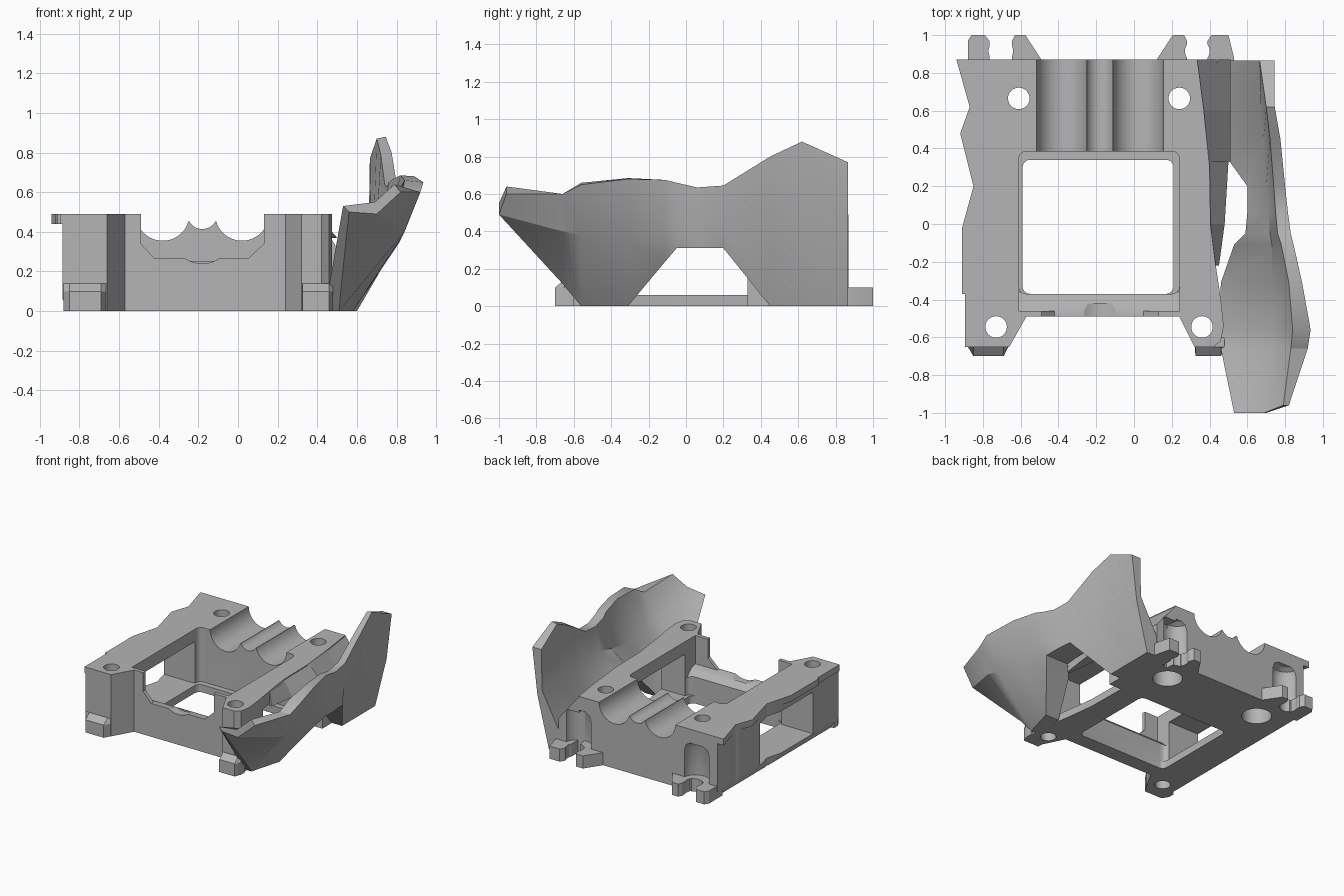
import bpy, bmesh, math

cube = bpy.data.objects.get("Cube")
if cube:
    bpy.data.objects.remove(cube, do_unlink=True)

grey = bpy.data.materials.new("plain grey")
grey.use_nodes = True
COLOUR = (0.46, 0.46, 0.46, 1)
grey.diffuse_color = COLOUR
grey.node_tree.nodes["Principled BSDF"].inputs["Base Color"].default_value = COLOUR


def loft(name, rings):
    """Closed solid through matching rings of 3D points."""
    bm = bmesh.new()
    loops = [[bm.verts.new(p) for p in ring] for ring in rings]
    n = len(loops[0])
    for a, b in zip(loops, loops[1:]):
        for i in range(n):
            j = (i + 1) % n
            bm.faces.new((a[i], a[j], b[j], b[i]))
    bm.faces.new(loops[0])
    bm.faces.new(loops[-1])
    bmesh.ops.recalc_face_normals(bm, faces=bm.faces)
    mesh = bpy.data.meshes.new(name)
    bm.to_mesh(mesh)
    bm.free()
    mesh.materials.append(grey)
    obj = bpy.data.objects.new(name, mesh)
    bpy.context.collection.objects.link(obj)
    return obj


def prism(name, outline, z0, z1):
    return loft(name, [[(x, y, z) for x, y in outline] for z in (z0, z1)])


def prism_y(name, outline, y0, y1):
    return loft(name, [[(x, y, z) for x, z in outline] for y in (y0, y1)])


def rect(x0, x1, y0, y1):
    return [(x0, y0), (x1, y0), (x1, y1), (x0, y1)]


def circle(x, y, r, n=32):
    return [(x + r * math.cos(math.tau * i / n), y + r * math.sin(math.tau * i / n))
            for i in range(n)]


def round_rect(x0, x1, y0, y1, r):
    pts = []
    for cx, cy, start in ((x1 - r, y1 - r, 0), (x0 + r, y1 - r, 90),
                          (x0 + r, y0 + r, 180), (x1 - r, y0 + r, 270)):
        for k in range(5):
            a = math.radians(start + k * 22.5)
            pts.append((cx + r * math.cos(a), cy + r * math.sin(a)))
    return pts


def boolean(target, tool, operation="DIFFERENCE"):
    tool.hide_render = True
    bpy.context.view_layer.objects.active = target
    mod = target.modifiers.new("cut", "BOOLEAN")
    mod.operation = operation
    mod.solver = "EXACT"
    mod.object = tool
    bpy.ops.object.modifier_apply(modifier=mod.name)
    bpy.data.objects.remove(tool, do_unlink=True)


def smooth(obj, degrees):
    bpy.ops.object.select_all(action="DESELECT")
    obj.select_set(True)
    bpy.context.view_layer.objects.active = obj
    bpy.ops.object.shade_smooth_by_angle(angle=math.radians(degrees))


H = 0.49      # body height
FLOOR = 0.06  # base plate thickness

# Body: one outline with the jagged left edge and the two front posts
body = prism("body_frame", [
    (-.94, .87), (-.87, .62), (-.92, .48), (-.85, .2), (-.91, -.02), (-.91, -.37),
    (-.895, -.37), (-.895, -.65), (-.66, -.65), (-.57, -.49), (.24, -.49),
    (.32, -.65), (.42, -.65), (.46, -.62), (.475, -.54), (.46, -.4),
    (.43, -.2), (.405, 0), (.40, .3), (.37, .6), (.335, .87)], 0, H)

# Left side set back below its overhanging top edge, with a chamfered foot
boolean(body, prism_y("left_trim", [
    (-1.2, -.1), (-.855, -.1), (-.855, 0), (-.885, .06), (-.885, .44), (-1.2, .44)],
    -.8, .9))

# Back feet, each with a tapered side
for name, pts in (
        ("a", [(-.88, .8), (-.88, .97), (-.86, 1), (-.79, 1), (-.765, .97), (-.765, .8)]),
        ("b", [(-.645, .8), (-.645, .97), (-.63, 1), (-.575, 1), (-.49, .87), (-.49, .8)]),
        ("c", [(.12, .8), (.12, .87), (.205, 1), (.265, 1), (.28, .97), (.28, .8)]),
        ("d", [(.39, .8), (.39, .97), (.41, 1), (.50, 1), (.53, .88), (.53, .8)])):
    boolean(body, prism("back_foot_" + name, pts, 0, .1), "UNION")

# Front feet: tapered in plan, sloped on top
for xa, xb, xc, xd in ((-.88, -.85, -.69, -.665), (.323, .325, .46, .48)):
    foot = loft("front_foot", [
        [(xa, -.6, z), (xa, -.65, z), (xb, y, z), (xc, y, z), (xd, -.65, z), (xd, -.6, z)]
        for z, y in ((0, -.7), (.1, -.7), (.14, -.652))])
    boolean(body, foot, "UNION")

# Central well, with a smaller rounded opening in the floor
boolean(body, prism("floor_cut", round_rect(-.59, .21, -.37, .34, .04), -.1, 1))
boolean(body, prism("well_cut", round_rect(-.61, .24, -.37, .385, .04), FLOOR, 1))

# Window under both side rails
boolean(body, prism("window_cut", rect(-1.2, 1.2, -.33, .33), FLOOR, .39))

# Front wall: thin upper skin with a notch, stepped ledge and shallow dip
boolean(body, loft("ledge_cut", [
    [(x, -.46, 1), (x, -.46, .265), (x, -.41, .25), (x, -.36, .2), (x, -.3, .2), (x, -.3, 1)]
    for x in (-.61, .24)]))
boolean(body, prism_y("front_cut", [
    (-.49, 1), (-.49, .34), (-.42, .265), (.05, .265), (.13, .34), (.13, 1)], -.6, -.3))
boolean(body, prism_y("dip_cut", circle(-.18, .40, .16), -.6, -.42))

# Grooves along the rear block
for x, r in ((-.38, .135), (.02, .135), (-.18, .076)):
    boolean(body, prism_y("groove_cut", circle(x, H, r, 48), .3, 1))
boolean(body, prism_y("ridge_cut", rect(-.3, -.06, .452, .6), .3, 1))

# Screw holes, with wide counterbores under the rear pair
for x, y in ((-.61, .665), (.24, .665), (-.73, -.545), (.36, -.545)):
    boolean(body, prism("screw_cut", circle(x, y, .057), -.1, 1))
for x in (-.61, .24):
    boolean(body, prism("counterbore", circle(x, .665, .11), -.1, .2))

# Notched foot slots and rounded back recesses
for x in (-.705, .335):
    boolean(body, prism("slot_cut", circle(x, .915, .065), -.1, .2))
    boolean(body, loft("recess_cut", [
        [(px, py, z) for px, py in circle(x, .89, r)]
        for z, r in ((.1, .11), (.32, .11), (.36, .095), (.38, .06))]))
smooth(body, 25)

# Sloped shoulder falling from the body towards the shield
rear = [(y, [(xt, H), (.51, zl), (.51, 0), (xt, 0)])
        for y, xt, zl in ((.87, .33, .27), (.6, .365, .28), (.33, .395, .3))]
rail = [(y, [(xt, H), (xl, .37), (xt, .37)])
        for y, xt, xl in ((.33, .395, .5), (0, .4, .48), (-.22, .43, .45))]
rear_shoulder, rail_shoulder = [
    loft(name, [[(x, y, z) for x, z in row] for y, row in rows])
    for name, rows in (("rear_shoulder", rear), ("rail_shoulder", rail))]
boolean(rear_shoulder, prism("shoulder_recess", circle(.335, .89, .11), -.1, .36))

# Shield: outer bottom, middle, top, then inner top, middle, bottom
sections = [
    (.865, [(.60, 0), (.70, .40), (.745, .77), (.665, .77), (.66, .45), (.42, 0)]),
    (.62, [(.60, 0), (.72, .42), (.745, .88), (.70, .87), (.67, .46), (.42, 0)]),
    (.45, [(.60, 0), (.74, .42), (.775, .80), (.72, .79), (.685, .46), (.42, 0)]),
    (.20, [(.78, .31), (.79, .45), (.80, .645), (.74, .64), (.70, .45), (.60, .31)]),
    (.06, [(.79, .31), (.81, .45), (.815, .635), (.75, .625), (.71, .43), (.60, .31)]),
    (-.05, [(.79, .31), (.82, .42), (.83, .66), (.76, .65), (.72, .41), (.59, .31)]),
    (-.11, [(.74, .24), (.815, .39), (.845, .675), (.78, .665), (.73, .39), (.53, .24)]),
    (-.31, [(.58, 0), (.81, .34), (.89, .68), (.82, .685), (.735, .35), (.46, 0)]),
    (-.56, [(.51, 0), (.83, .38), (.935, .65), (.84, .66), (.735, .38), (.45, 0)]),
    (-.66, [(.52, .12), (.84, .40), (.92, .60), (.83, .60), (.72, .42), (.46, .13)]),
    (-1.0, [(.56, .50), (.70, .49), (.82, .60), (.79, .64), (.69, .55), (.53, .53)]),
]
shield = loft("side_shield", [
    [(x, y + (.04 if y < -.9 and z > .56 else 0), z) for x, z in row]
    for y, row in sections])
smooth(shield, 28)
